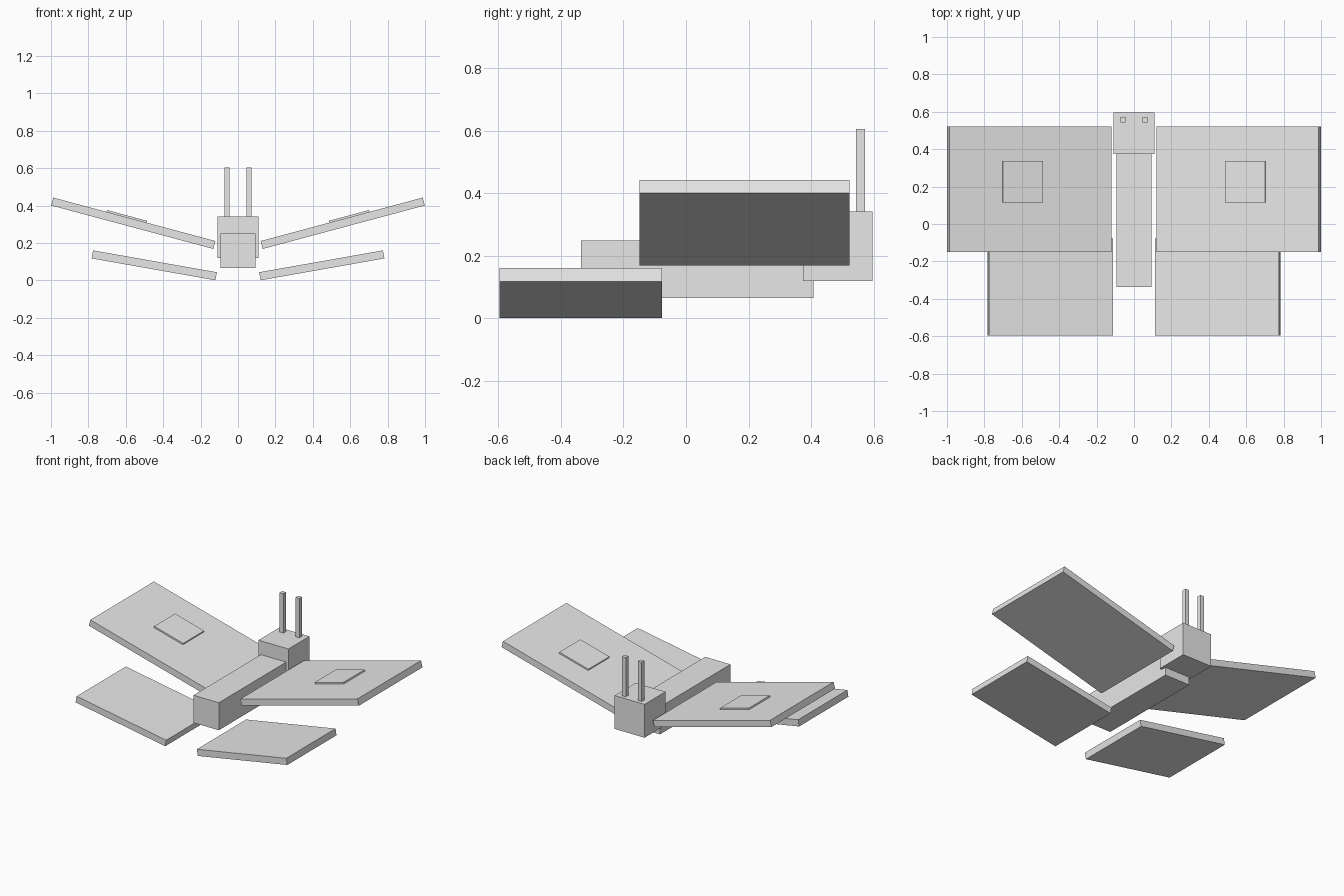
import bpy
import math
from mathutils import Matrix, Vector

default = bpy.data.objects.get("Cube")
if default:
    bpy.data.objects.remove(default, do_unlink=True)

grey = bpy.data.materials.new("light_grey")
grey.use_nodes = True
grey.diffuse_color = (0.8, 0.8, 0.8, 1)
grey.node_tree.nodes["Principled BSDF"].inputs["Base Color"].default_value = (0.8, 0.8, 0.8, 1)


def box(name, center, size, tilt=0):
    """Flat-shaded box, rolled about the y axis so that +x rises by tilt degrees."""
    bpy.ops.mesh.primitive_cube_add(size=1)
    obj = bpy.context.object
    obj.name = name
    obj.data.transform(Matrix.Diagonal((*size, 1)))
    obj.location = center
    obj.rotation_euler.y = -math.radians(tilt)
    obj.data.materials.append(grey)
    return obj


# Body and head
box("body", (0, 0.036, 0.158), (0.187, 0.744, 0.184))
box("head", (0, 0.485, 0.231), (0.221, 0.221, 0.223))

# Mirrored antennae, wings and raised wing spots
UPPER_TILT, LOWER_TILT, THICK = 15, 10, 0.0435
for side, s in (("left", 1), ("right", -1)):
    box(side + "_antenna", (s * 0.059, 0.558, 0.465), (0.028, 0.028, 0.28))
    upper = Vector((s * 0.56, 0.187, 0.306))
    box(side + "_upper_wing", upper, (0.897, 0.671, THICK), s * UPPER_TILT)
    box(side + "_lower_wing", (s * 0.448, -0.337, 0.081), (0.672, 0.52, THICK), s * LOWER_TILT)
    # Spot lies on the tilted wing's upper face
    roll = Matrix.Rotation(-math.radians(s * UPPER_TILT), 3, "Y")
    spot = upper + roll @ Vector((s * 0.043, 0.039, THICK / 2 + 0.003))
    box(side + "_wing_spot", spot, (0.222, 0.221, 0.014), s * UPPER_TILT)
